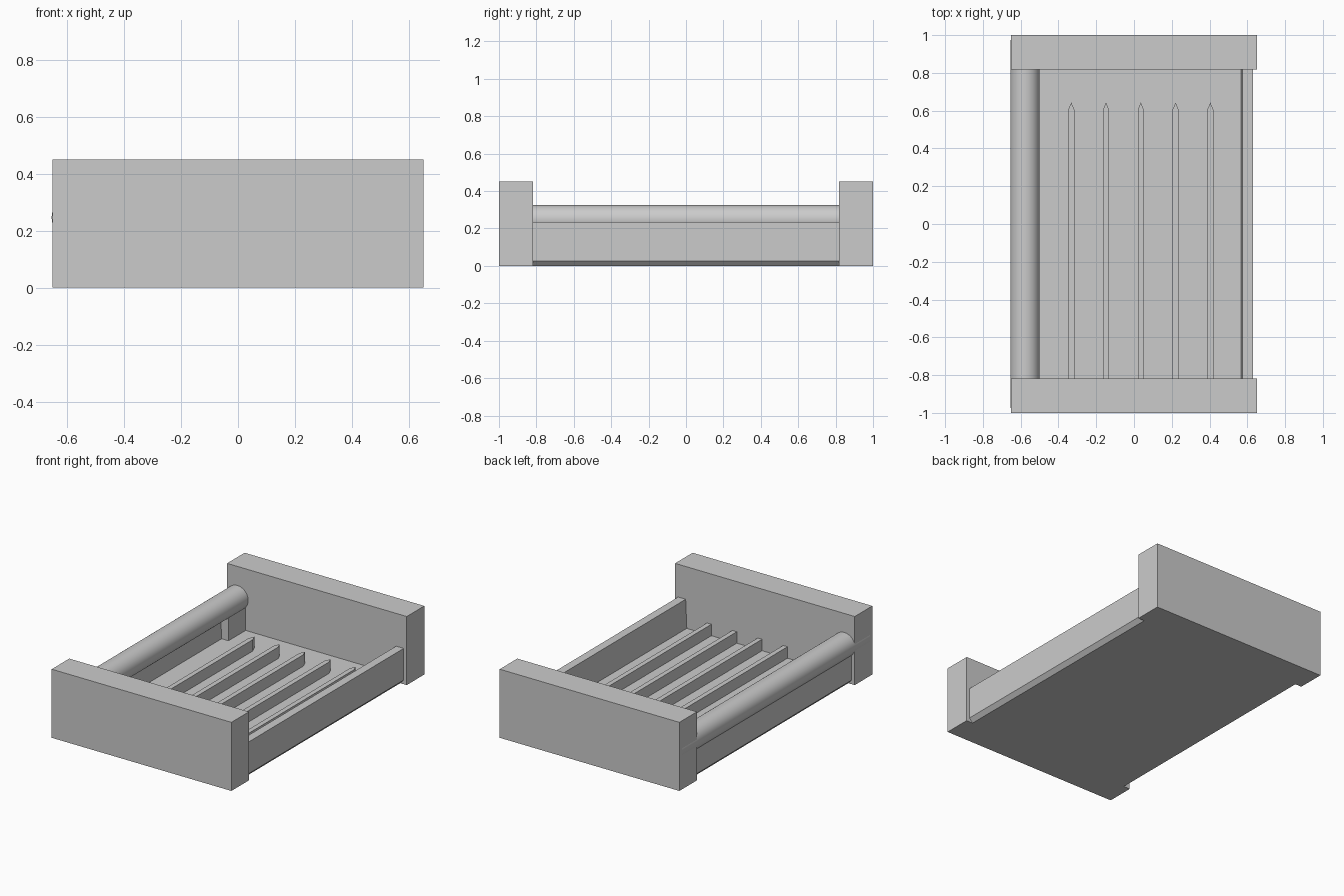
import bpy
import bmesh
import math

old = bpy.data.objects.get("Cube")
if old:
    bpy.data.objects.remove(old, do_unlink=True)

GREY = (0.6, 0.6, 0.6, 1.0)
mat = bpy.data.materials.new("plain grey")
mat.use_nodes = True
mat.diffuse_color = GREY
mat.node_tree.nodes["Principled BSDF"].inputs["Base Color"].default_value = GREY


def prism(name, outline, depth):
    """Extrude a closed 3D outline along the depth vector."""
    bm = bmesh.new()
    face = bm.faces.new([bm.verts.new(p) for p in outline])
    result = bmesh.ops.extrude_face_region(bm, geom=[face])
    verts = [v for v in result["geom"] if isinstance(v, bmesh.types.BMVert)]
    bmesh.ops.translate(bm, verts=verts, vec=depth)
    bmesh.ops.recalc_face_normals(bm, faces=bm.faces)
    mesh = bpy.data.meshes.new(name)
    bm.to_mesh(mesh)
    bm.free()
    mesh.materials.append(mat)
    obj = bpy.data.objects.new(name, mesh)
    bpy.context.collection.objects.link(obj)
    return obj


def box(name, x0, x1, y0, y1, z0, z1):
    outline = [(x0, y0, z0), (x1, y0, z0), (x1, y1, z0), (x0, y1, z0)]
    return prism(name, outline, (0, 0, z1 - z0))


HALF_X = 0.652    # half width of the end blocks
INNER_Y = 0.818   # inner faces of the end blocks
FLOOR = 0.046

# Tray: floor and two side walls as one U section with chamfered lower edges
half = [(0.605, 0), (0.63, 0.027), (0.63, 0.235), (0.575, 0.235), (0.567, FLOOR)]
section = half + [(-x, z) for x, z in reversed(half)]
prism("tray", [(x, -INNER_Y, z) for x, z in section], (0, 2 * INNER_Y, 0))

# End blocks
box("front_block", -HALF_X, HALF_X, -1, -INNER_Y, 0, 0.45)
box("back_block", -HALF_X, HALF_X, INNER_Y, 1, 0, 0.45)

# Supports under the roller, inside the wall at each end
for name, y0, y1 in (("front", -INNER_Y, -0.64), ("back", 0.64, INNER_Y)):
    box(name + "_support", -0.575, -0.517, y0, y1, FLOOR - 0.01, 0.23)

# Floor ribs with pointed back ends
for i in range(5):
    x = -0.332 + i * 0.184
    w = 0.016
    outline = [(x - w, -INNER_Y), (x + w, -INNER_Y), (x + w, 0.605),
               (x, 0.643), (x - w, 0.605)]
    prism(f"rib_{i + 1}", [(px, py, FLOOR - 0.01) for px, py in outline],
          (0, 0, 0.085))

# Long roller resting on one wall
bpy.ops.mesh.primitive_cylinder_add(
    vertices=64, radius=0.078, depth=1.95, location=(-0.577, 0, 0.247),
    rotation=(math.pi / 2, 0, 0))
roller = bpy.context.object
roller.name = "roller"
roller.data.materials.append(mat)
bpy.ops.object.shade_smooth_by_angle()
